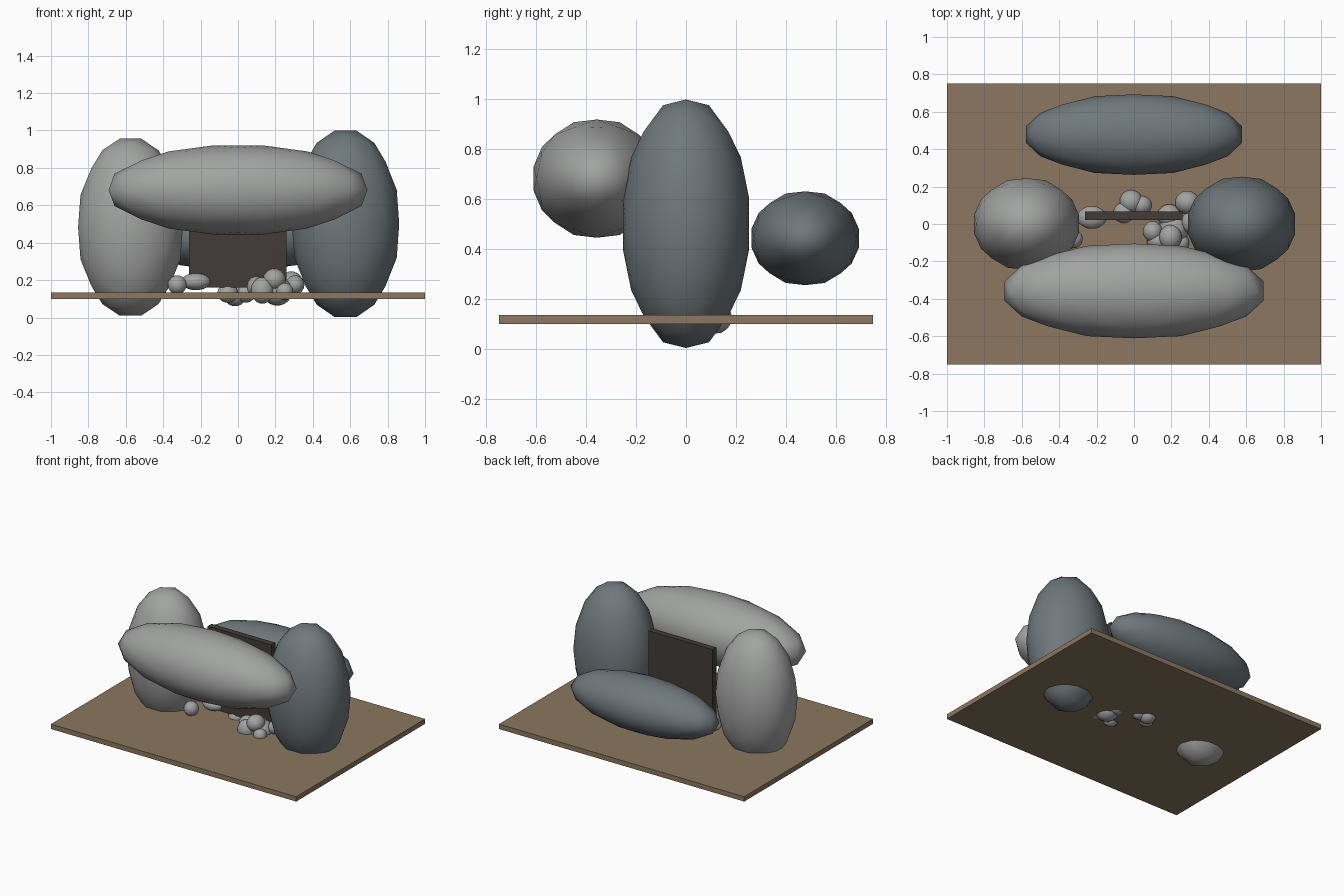
import bpy, bmesh
from mathutils import Vector

if "Cube" in bpy.data.objects:
    bpy.data.objects.remove(bpy.data.objects["Cube"])

PHI = (1 + 5 ** 0.5) / 2


def material(name, rgb):
    m = bpy.data.materials.new(name)
    m.diffuse_color = (*rgb, 1)
    m.use_nodes = True
    m.node_tree.nodes["Principled BSDF"].inputs["Base Color"].default_value = m.diffuse_color
    return m


light = material("light_stone", (0.36, 0.37, 0.36))
dark = material("dark_stone", (0.16, 0.19, 0.205))
earth = material("earth", (0.26, 0.185, 0.115))
shadow = material("dark_panel", (0.055, 0.045, 0.04))


def finish(name, bm, mat, loc, smooth):
    mesh = bpy.data.meshes.new(name)
    bm.to_mesh(mesh)
    bm.free()
    for p in mesh.polygons:
        p.use_smooth = smooth
    mesh.materials.append(mat)
    ob = bpy.data.objects.new(name, mesh)
    ob.location = loc
    bpy.context.collection.objects.link(ob)
    return ob


def stone(name, loc, half, mat, cuts=2):
    """Icosahedron with split edges, rounded and stretched to the half sizes."""
    bm = bmesh.new()
    for a in (-1, 1):
        for b in (-PHI, PHI):
            for co in ((a, 0, b), (0, b, a), (b, a, 0)):
                bm.verts.new(co)
    bmesh.ops.convex_hull(bm, input=bm.verts[:])
    bmesh.ops.subdivide_edges(bm, edges=bm.edges[:], cuts=cuts, use_grid_fill=True)
    for v in bm.verts:
        v.co.normalize()
    reach = [max(v.co[i] for v in bm.verts) for i in range(3)]
    for v in bm.verts:
        v.co = Vector([v.co[i] * half[i] / reach[i] for i in range(3)])
    bmesh.ops.recalc_face_normals(bm, faces=bm.faces[:])
    return finish(name, bm, mat, loc, True)


def box(name, loc, size, mat):
    bm = bmesh.new()
    bmesh.ops.create_cube(bm, size=1)
    bmesh.ops.scale(bm, vec=size, verts=bm.verts[:])
    return finish(name, bm, mat, loc, False)


# ground slab and dark back panel
box("ground_slab", (0, 0, 0.117), (2, 1.5, 0.036), earth)
box("back_panel", (-0.002, 0.044, 0.46), (0.52, 0.045, 0.6), shadow)

# four large boulders
stone("left_boulder", (-0.575, 0, 0.483), (0.28, 0.245, 0.473), light)
stone("right_boulder", (0.575, 0, 0.501), (0.287, 0.253, 0.498), dark)
stone("lintel_boulder", (0, -0.358, 0.682), (0.692, 0.253, 0.237), light)
stone("rear_boulder", (0, 0.478, 0.443), (0.577, 0.215, 0.188), dark)

# small rubble: x, y, z, half x, half y, half z
rubble = [
    (-0.325, -0.08, 0.175, 0.05, 0.05, 0.05),
    (-0.225, 0.035, 0.192, 0.078, 0.06, 0.045),
    (-0.015, 0.12, 0.125, 0.062, 0.062, 0.064),
    (-0.055, 0.06, 0.13, 0.055, 0.055, 0.05),
    (0.04, 0.1, 0.13, 0.055, 0.05, 0.05),
    (0.285, 0.115, 0.18, 0.065, 0.062, 0.065),
    (0.19, 0.045, 0.15, 0.065, 0.06, 0.06),
    (0.1, -0.04, 0.165, 0.052, 0.055, 0.055),
    (0.195, -0.07, 0.203, 0.06, 0.065, 0.058),
    (0.21, -0.03, 0.14, 0.08, 0.08, 0.075),
    (0.13, -0.09, 0.145, 0.06, 0.055, 0.07),
    (0.305, 0.01, 0.175, 0.05, 0.06, 0.05),
    (0.25, -0.1, 0.14, 0.045, 0.045, 0.045),
]
for i, r in enumerate(rubble):
    stone(f"pebble_{i + 1}", r[:3], r[3:], light)
